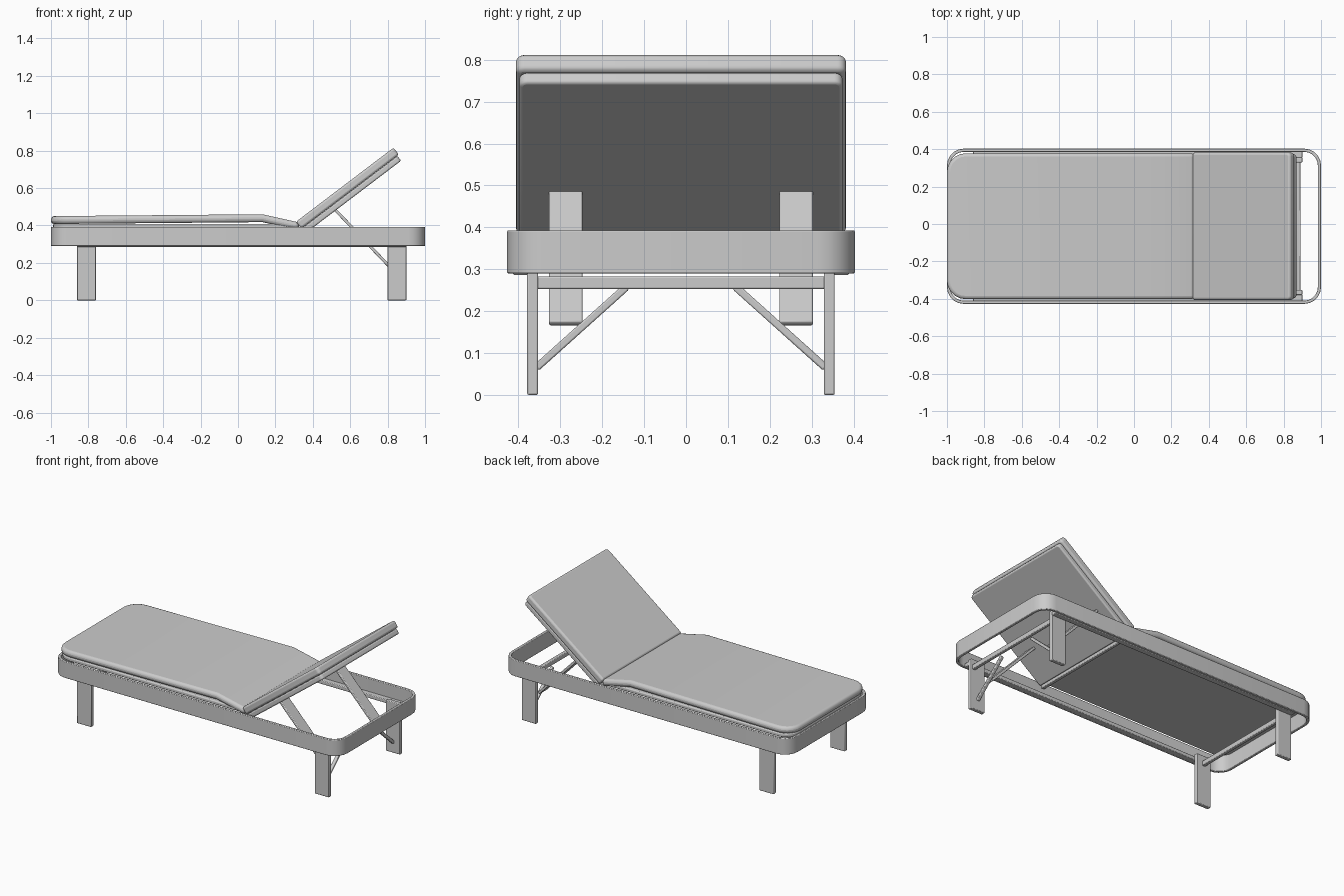
import bpy, bmesh
from math import cos, sin, pi, radians
from mathutils import Vector, Matrix

if "Cube" in bpy.data.objects:
    bpy.data.objects.remove(bpy.data.objects["Cube"])

CY = -0.012   # sideways centre line of the lounger


def outline(x0, x1, hw, r0, r1, n=5):
    """Rounded rectangle in plan; r0 / r1 are corner radii at the foot / head end."""
    pts = []
    for cx, cy, r, a0 in ((x1 - r1, hw - r1, r1, 0), (x0 + r0, hw - r0, r0, 90),
                          (x0 + r0, -hw + r0, r0, 180), (x1 - r1, -hw + r1, r1, 270)):
        for i in range(n + 1):
            a = radians(a0) + pi / 2 * i / n
            pts.append((cx + r * cos(a), cy + r * sin(a)))
    return pts


def finish(bm, name, bevel=0.0, segs=3):
    bmesh.ops.recalc_face_normals(bm, faces=bm.faces)
    me = bpy.data.meshes.new(name)
    bm.to_mesh(me)
    bm.free()
    ob = bpy.data.objects.new(name, me)
    bpy.context.collection.objects.link(ob)
    ob.location.y = CY
    if bevel:
        m = ob.modifiers.new("bevel", 'BEVEL')
        m.width, m.segments, m.limit_method = bevel, segs, 'ANGLE'
        m.angle_limit = radians(40)
    bpy.ops.object.select_all(action='DESELECT')
    ob.select_set(True)
    bpy.context.view_layer.objects.active = ob
    bpy.ops.object.shade_smooth_by_angle(angle=radians(35))
    return ob


def slab(name, pts, z0, z1, bevel, cuts=(), drop=None):
    """Extruded outline, optionally cut across x and shifted in z by drop(x)."""
    bm = bmesh.new()
    f = bm.faces.new([bm.verts.new((x, y, z0)) for x, y in pts])
    ext = bmesh.ops.extrude_face_region(bm, geom=[f])['geom']
    for v in ext:
        if isinstance(v, bmesh.types.BMVert):
            v.co.z = z1
    for c in cuts:
        bmesh.ops.bisect_plane(bm, geom=bm.verts[:] + bm.edges[:] + bm.faces[:],
                               plane_co=(c, 0, 0), plane_no=(1, 0, 0))
    if drop:
        for v in bm.verts:
            v.co.z += drop(v.co.x)
    return finish(bm, name, bevel)


def bar(name, a, b, w, t, side=(0, 1, 0), bevel=0.004):
    """Rectangular bar from a to b; w is its size along 'side', t the other size."""
    a, b = Vector(a), Vector(b)
    d = (b - a).normalized()
    s = Vector(side)
    u = d.cross(s)
    rot = Matrix((d, s, u)).transposed().to_4x4()
    bm = bmesh.new()
    bmesh.ops.create_cube(bm, size=1, matrix=Matrix.Translation((a + b) / 2) @ rot
                          @ Matrix.Diagonal(((b - a).length, w, t, 1)))
    return finish(bm, name, bevel, 2)


# Thin rounded frame band
bm = bmesh.new()
outer, inner = outline(-1, 1, 0.415, 0.09, 0.09), outline(-0.983, 0.983, 0.398, 0.073, 0.073)
rings = [[bm.verts.new((x, y, z)) for x, y in p]
         for p, z in ((outer, 0.29), (outer, 0.393), (inner, 0.393), (inner, 0.29))]
n = len(outer)
for k in range(4):
    p, q = rings[k], rings[(k + 1) % 4]
    for i in range(n):
        j = (i + 1) % n
        bm.faces.new((p[i], p[j], q[j], q[i]))
finish(bm, "frame_band", 0.003, 2)


# Seat: board and cushion that dips towards the hinge
def seat_drop(x):
    return 0.01 * (x + 1) / 1.13 if x < 0.13 else 0.01 - 0.04 * (x - 0.13) / 0.18


slab("seat_board", outline(-0.99, 0.32, 0.385, 0.09, 0.01), 0.385, 0.408, 0.006)
slab("seat_cushion", outline(-1, 0.325, 0.39, 0.1, 0.02), 0.408, 0.45, 0.017,
     cuts=(0.13,), drop=seat_drop)

# Raised backrest: cushion on a solid board
for name, pts, z0, z1, bev in (
        ("backrest_cushion", outline(0, 0.655, 0.394, 0.012, 0.02), -0.047, 0, 0.014),
        ("backrest_board", outline(0, 0.645, 0.386, 0.012, 0.02), -0.08, -0.048, 0.008)):
    ob = slab(name, pts, z0, z1, bev)
    ob.location = (0.31, CY, 0.42)
    ob.rotation_euler.y = -radians(37.2)

# Legs, side rails, backrest struts and leg braces on both sides
for s, side in ((-1, "right"), (1, "left")):
    for x, end in ((-0.81, "foot"), (0.85, "head")):
        bar(f"{end}_leg_{side}", (x, s * 0.354, 0), (x, s * 0.354, 0.32), 0.026, 0.1)
    bar(f"side_rail_{side}", (-0.86, s * 0.383, 0.298), (0.9, s * 0.383, 0.298), 0.036, 0.024)
    bar(f"backrest_strut_{side}", (0.49, s * 0.275, 0.515), (0.82, s * 0.275, 0.17), 0.08, 0.016)
    bar(f"leg_brace_{side}", (0.85, s * 0.345, 0.065), (0.85, s * 0.13, 0.258),
        0.02, 0.018, side=(1, 0, 0))

# Cross rails between the legs and under the hinge
for name, x, z, hw in (("foot_cross_rail", -0.81, 0.268, 0.35),
                       ("head_cross_rail", 0.88, 0.268, 0.35),
                       ("hinge_rail", 0.33, 0.37, 0.395)):
    bar(name, (x, -hw, z), (x, hw, z), 0.022, 0.03, side=(1, 0, 0))
